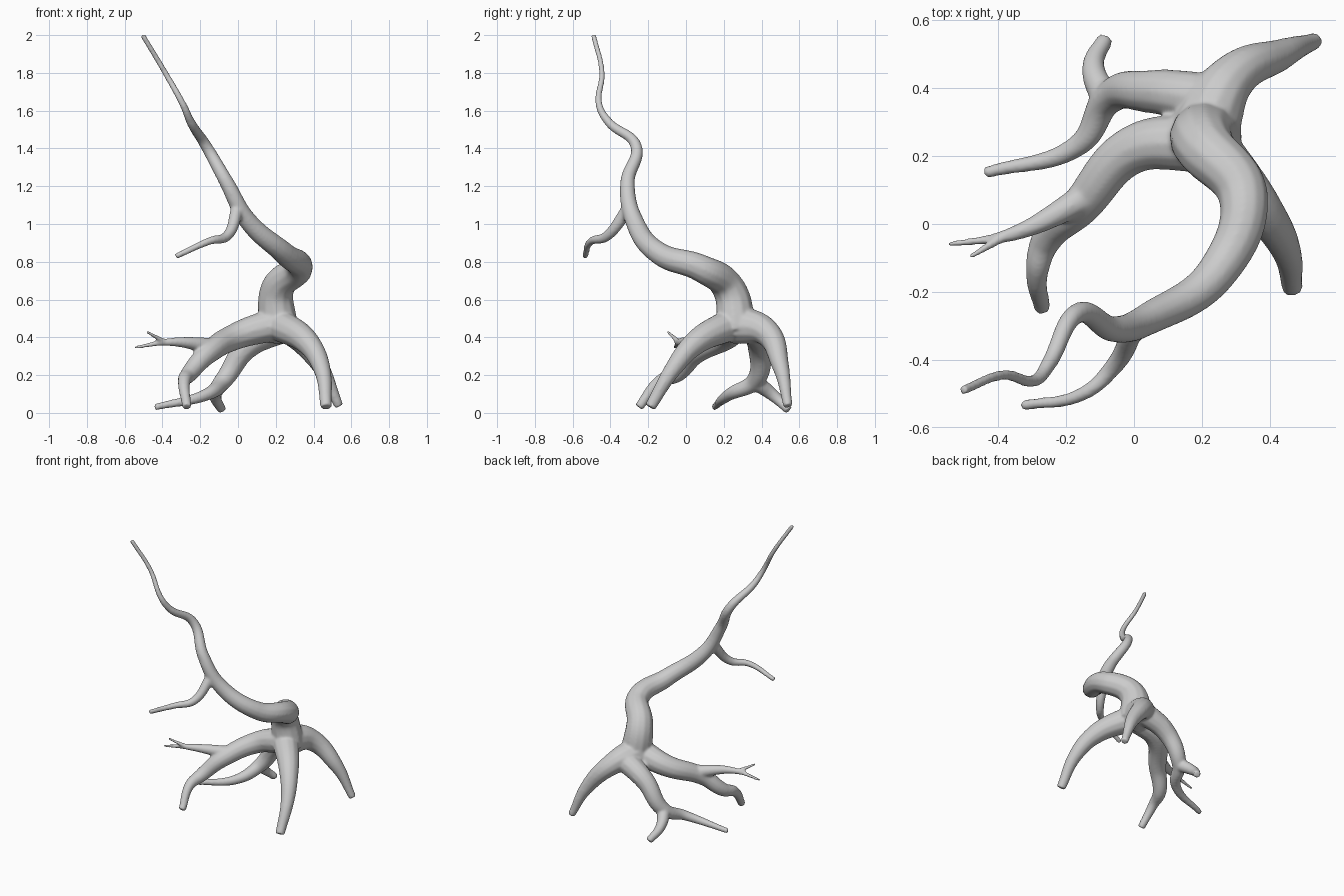
import bpy

if "Cube" in bpy.data.objects:
    bpy.data.objects.remove(bpy.data.objects["Cube"])

curve = bpy.data.curves.new("driftwood_limbs", 'CURVE')
curve.dimensions = '3D'
curve.bevel_depth = 1
curve.bevel_resolution = 4
curve.use_fill_caps = True


def limb(*points, start=.087, end=.025, taper=1.2):
    """Smooth round limb through a few points, thinning from start to end."""
    sp = curve.splines.new('BEZIER')
    sp.bezier_points.add(len(points) - 1)
    sp.radius_interpolation = 'CARDINAL'
    for i, (bp, co) in enumerate(zip(sp.bezier_points, points)):
        left = 1 - i / (len(points) - 1)
        bp.co = co
        bp.radius = end + (start - end) * left ** taper
        bp.handle_left_type = bp.handle_right_type = 'AUTO'


# Twisting trunk
limb((.215, .27, .44), (.21, .225, .66), (.322, .08, .765), (.25, -.135, .84), (.05, -.275, 1.02),
     (-.06, -.31, 1.22), (-.17, -.265, 1.415), (-.25, -.41, 1.54), (-.29, -.46, 1.63),
     (-.385, -.445, 1.8), (-.505, -.49, 2), start=.105, end=.015, taper=1.9)
# Side branch of the trunk
limb((0, -.3, 1.09), (-.06, -.42, .935), (-.15, -.5, .91), (-.33, -.535, .828), start=.035, end=.016)
# Left root with a forked twig
limb((.2, .24, .47), (0, .22, .41), (-.16, .05, .315), (-.26, -.05, .205),
     (-.285, -.14, .165), (-.27, -.25, .03))
limb((-.12, .09, .35), (-.36, -.03, .375), (-.55, -.06, .345), start=.046, end=.009, taper=1.5)
limb((-.38, -.035, .372), (-.485, -.098, .43), start=.016, end=.009)
# Front right root
limb((.21, .24, .47), (.37, .05, .37), (.445, -.07, .23), (.467, -.19, .03), end=.031)
# Back right root
limb((.2, .26, .47), (.28, .42, .43), (.435, .5, .25), (.535, .54, .035), start=.105)
# Back left root and its fork
limb((.26, .36, .46), (.05, .39, .35), (-.075, .37, .175), (-.16, .235, .1), (-.44, .15, .03),
     start=.08, end=.018, taper=1)
limb((-.08, .36, .17), (-.12, .465, .09), (-.085, .545, .015), start=.045)

tree = bpy.data.objects.new("rooted_tree", curve)
bpy.context.collection.objects.link(tree)
bpy.context.view_layer.objects.active = tree
tree.select_set(True)
bpy.context.view_layer.update()
bpy.ops.object.convert(target='MESH')
tree = bpy.context.object

# Fuse limbs into one skin and soften the joins
fuse = tree.modifiers.new("fuse", 'REMESH')
fuse.mode = 'VOXEL'
fuse.voxel_size = .007
fuse.use_smooth_shade = True
soften = tree.modifiers.new("soften", 'SMOOTH')
soften.iterations = 14
